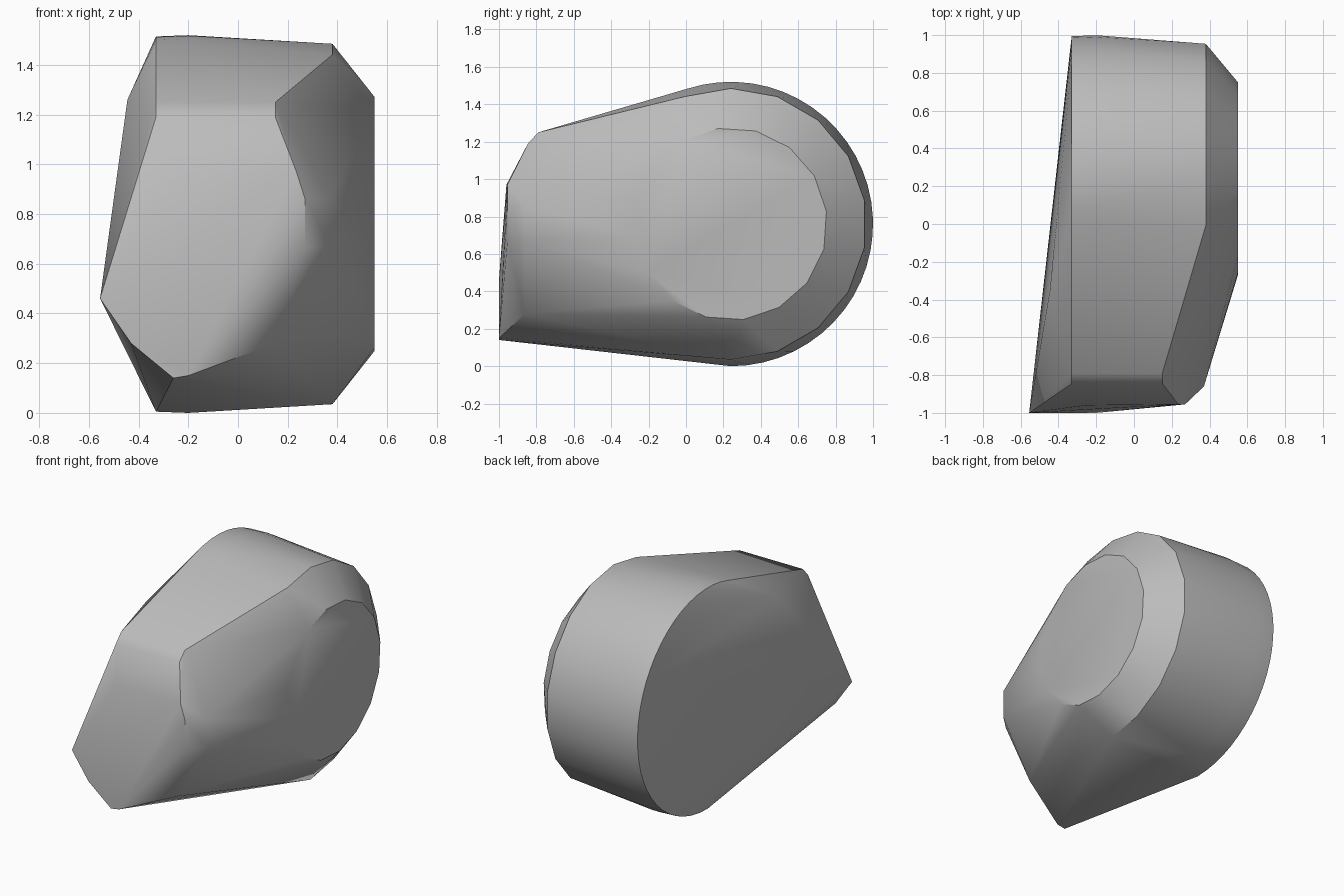
import bpy, bmesh
from math import sin, cos, radians

cube = bpy.data.objects.get("Cube")
if cube:
    bpy.data.objects.remove(cube, do_unlink=True)

mat = bpy.data.materials.new("plain_grey")
mat.use_nodes = True
grey = (0.5, 0.5, 0.5, 1)
mat.diffuse_color = grey
mat.node_tree.nodes["Principled BSDF"].inputs["Base Color"].default_value = grey

CY, CZ = 0.24, 0.76


def arc(x, r, start, end, steps):
    """Points on a circle in the YZ plane; 0 degrees is up, 90 is back."""
    points = []
    for i in range(steps + 1):
        a = radians(start + (end - start) * i / steps)
        points.append((x, CY + r * sin(a), CZ + r * cos(a)))
    return points


# Rounded back: broad rim, chamfer rim and small end disc
points = arc(-0.33, 0.755, -18, 180, 30)
points += arc(-0.2, 0.76, -18, 180, 30)
points += arc(0.38, 0.725, -20, 180, 10)
points += arc(0.55, 0.515, -7.5, 330, 15)

# Bulge on the broad left-hand cap
points.append((-0.445, -0.35, 1.26))

# Upper brow of the nose, rounded over its top edge
for x in (-0.33, 0.15):
    points += [(x, -0.79, 1.25), (x, -0.845, 1.19)]
points += [(-0.25, -0.96, 0.97), (0.235, -0.955, 0.97)]

# Blunt side of the nose
for z in (0.67, 0.86):
    points += [(0.27, -0.955, z), (0.37, -0.86, z)]

# Pointed lower corner of the nose
points += [(-0.555, -1, 0.46), (-0.43, -1, 0.28), (-0.26, -1, 0.14),
           (-0.2, -1, 0.15), (0.15, -0.86, 0.28)]

# Wrap the sections in one faceted skin
bm = bmesh.new()
for p in points:
    bm.verts.new(p)
hull = bmesh.ops.convex_hull(bm, input=bm.verts)
bmesh.ops.delete(bm, geom=[v for v in bm.verts if not v.link_faces], context="VERTS")
bmesh.ops.dissolve_limit(bm, angle_limit=radians(0.5), verts=bm.verts, edges=bm.edges)
bmesh.ops.recalc_face_normals(bm, faces=bm.faces)

mesh = bpy.data.meshes.new("faceted_body")
bm.to_mesh(mesh)
bm.free()
mesh.materials.append(mat)
body = bpy.data.objects.new("faceted_body", mesh)
bpy.context.collection.objects.link(body)

# Soft curved skin with crisp rims
bpy.ops.object.select_all(action="DESELECT")
body.select_set(True)
bpy.context.view_layer.objects.active = body
bpy.ops.object.shade_smooth_by_angle(angle=radians(32))
